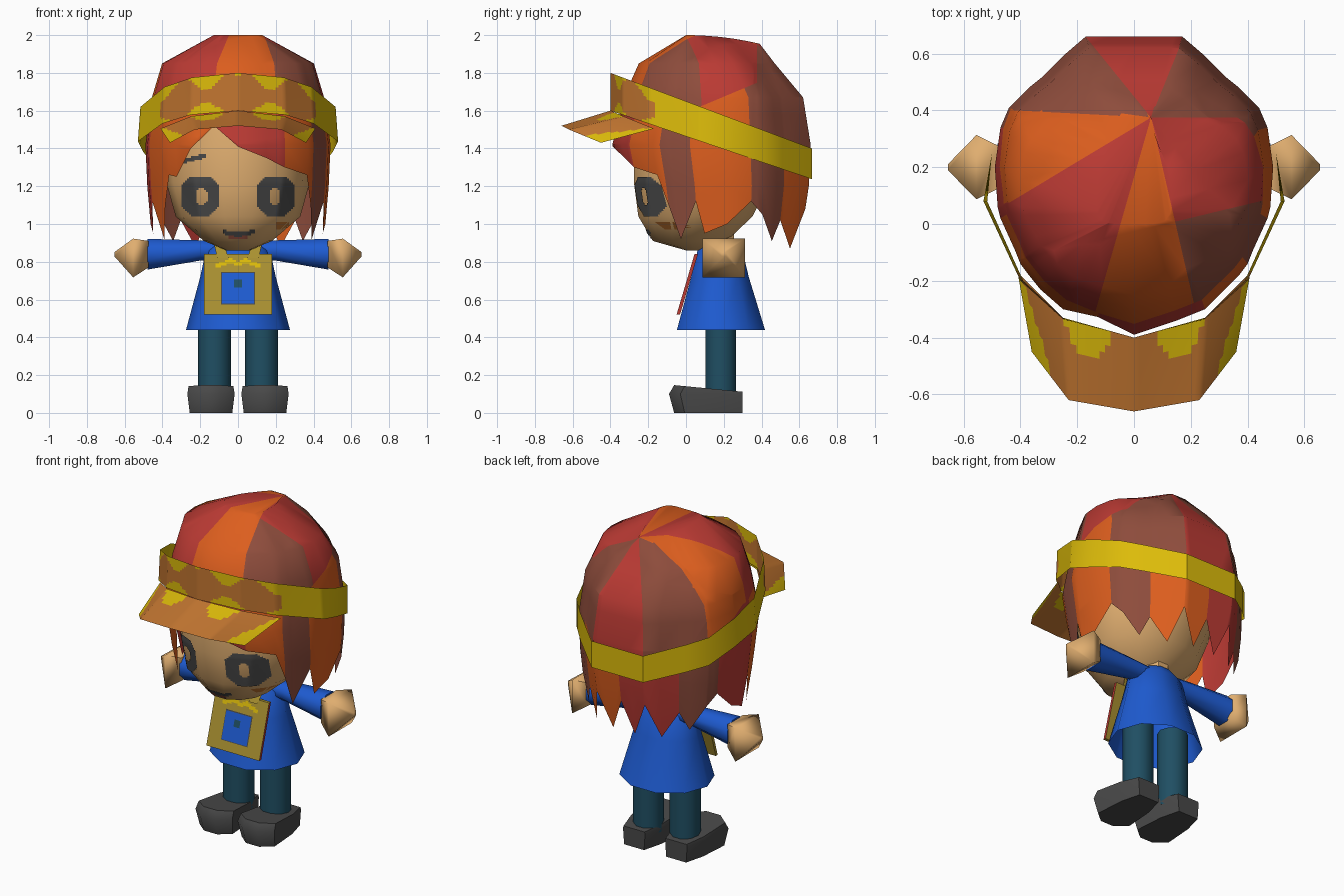
import bpy, bmesh, math
from mathutils import Vector
from mathutils.bvhtree import BVHTree

if "Cube" in bpy.data.objects:
    bpy.data.objects.remove(bpy.data.objects["Cube"])

def material(name, r, g, b):
    m = bpy.data.materials.new(name)
    m.diffuse_color = (r, g, b, 1)
    m.use_nodes = True
    m.node_tree.nodes["Principled BSDF"].inputs["Base Color"].default_value = m.diffuse_color
    return m

ORANGE = material("orange_hair", .72, .112, .013)
RED = material("red_hair", .50, .043, .034)
BROWN = material("brown_hair", .27, .073, .045)
YELLOW = material("yellow", .72, .50, .003)
TAN = material("tan_cloth", .54, .18, .03)
SKIN = material("skin", .74, .42, .16)
BLUE = material("blue_cloth", .013, .105, .64)
TEAL = material("dark_teal", .014, .078, .125)
GREY = material("charcoal", .066, .066, .066)
OLIVE = material("olive", .40, .28, .03)

def finish(name, bm, mats, angle=35, recalc=True):
    if recalc:
        bmesh.ops.recalc_face_normals(bm, faces=bm.faces)
    me = bpy.data.meshes.new(name)
    bm.to_mesh(me)
    bm.free()
    ob = bpy.data.objects.new(name, me)
    bpy.context.collection.objects.link(ob)
    for m in mats:
        me.materials.append(m)
    if angle:
        bpy.ops.object.select_all(action='DESELECT')
        ob.select_set(True)
        bpy.context.view_layer.objects.active = ob
        bpy.ops.object.shade_smooth_by_angle(angle=math.radians(angle))
    return ob

def loft(name, rings, mats, rule=None, closed=True, caps=True, angle=35, cuts=(), recolour=None):
    """Skin rings; rule(row, column, centre) colours faces, cuts split them, recolour repaints."""
    bm = bmesh.new()
    vs = [[bm.verts.new(p) for p in ring] for ring in rings]
    n = len(rings[0])
    for i in range(len(vs) - 1):
        for j in range(n if closed else n - 1):
            k = (j + 1) % n
            f = bm.faces.new((vs[i][j], vs[i][k], vs[i + 1][k], vs[i + 1][j]))
            if rule:
                f.material_index = rule(i, j, f.calc_center_median())
    if caps:
        bm.faces.new(vs[0])
        bm.faces.new(vs[-1])
    if cuts:
        bmesh.ops.remove_doubles(bm, verts=bm.verts, dist=1e-5)
        for co, no in cuts:
            bmesh.ops.bisect_plane(bm, geom=bm.verts[:] + bm.edges[:] + bm.faces[:],
                                   plane_co=co, plane_no=no, dist=1e-5)
        for f in bm.faces:
            f.material_index = recolour(f.material_index, f.calc_center_median())
    return finish(name, bm, mats, angle)

def ellipse(cx, cy, rx, ry, z, n=12):
    return [(cx + rx * math.sin(math.tau * (i + .5) / n),
             cy - ry * math.cos(math.tau * (i + .5) / n), z) for i in range(n)]

def along(pts, t):
    """Point at fraction t of a polyline with equal time per segment."""
    s = min(t * (len(pts) - 1), len(pts) - 1.0001)
    i = int(s)
    return Vector(pts[i]).lerp(Vector(pts[i + 1]), s - i)

def paint(name, mat, target, box, inside, step=.02, lift=.006):
    """Thin plate of small cells laid on the front of target."""
    bvh = BVHTree.FromPolygons([v.co for v in target.data.vertices],
                               [p.vertices[:] for p in target.data.polygons])
    bm = bmesh.new()
    verts = {}
    def vert(i, k):
        if (i, k) not in verts:
            x, z = box[0] + i * step, box[2] + k * step
            hit = bvh.ray_cast(Vector((x, -2, z)), Vector((0, 1, 0)))[0]
            verts[i, k] = hit and bm.verts.new((x, hit.y - lift, z))
        return verts[i, k]
    for i in range(round((box[1] - box[0]) / step)):
        for k in range(round((box[3] - box[2]) / step)):
            if inside(box[0] + (i + .5) * step, box[2] + (k + .5) * step):
                q = [vert(i, k), vert(i + 1, k), vert(i + 1, k + 1), vert(i, k + 1)]
                if all(q):
                    bm.faces.new(q)
    finish(name, bm, [mat], 60, recalc=False)

# Head
head_rows = [(.86, .06, 0, .1), (.91, .18, -.18, .22), (1.04, .33, -.26, .36),
             (1.22, .38, -.285, .45), (1.4, .39, -.285, .5), (1.56, .35, -.26, .48)]
head = loft("head", [ellipse(0, (f + b) / 2, r, (b - f) / 2, z, 14)
                     for z, r, f, b in head_rows], [SKIN], angle=60)

# Face details
def eye(x, z):
    dx, dz = abs(abs(x) - .2), abs(z - 1.15)
    hx, hz = abs(abs(x) - .195), abs(z - 1.145)
    hole = hx < .03 and hz < .045 and hx + hz < .06
    return dx < .1 and dz < .105 and dx + dz < .155 and not hole
for side, name in ((-1, "left_eye"), (1, "right_eye")):
    paint(name, GREY, head, (side * .2 - .1, side * .2 + .1, 1.03, 1.26), eye, .01)
paint("mouth", GREY, head, (-.08, .09, .91, .99),
      lambda x, z: abs(z - .945 - 2.5 * x * x) < .011, .01)
paint("lower_lip", BROWN, head, (-.05, .05, .92, .94), lambda x, z: True, .01, .004)
paint("eyebrow", GREY, head, (-.3, -.17, 1.3, 1.4),
      lambda x, z: abs(z - 1.345 - .25 * (x + .24)) < .012, .01)
paint("cheek_mark", TAN, head, (.2, .27, .97, 1.01), lambda x, z: True, .01)

# Hair shell: x, y, tip height and lower colour of each strand edge
front = [(0, -.39, 1.41, 1), (.15, -.34, 1.35, 1), (.25, -.3, 1.3, 0)]
locks = [(.37, -.18, 1.26, 0), (.4, -.14, 1.1, 2), (.42, -.09, .92, 2),
         (.47, .02, 1.12, 0), (.48, .06, .95, 0), (.49, .2, 1.0, 0),
         (.47, .34, 1.12, 2), (.44, .41, 1.05, 2), (.37, .48, .91, 2),
         (.32, .52, 1.02, 0), (.24, .6, .87, 0), (.17, .66, 1.08, 0), (.08, .66, .87, 0)]
left_colours = [1, 1, 1, 2, 2, 2, 1, 1, 1, 0, 0, 0, 0]
strands = front + locks + [(0, .66, 1.06, 1)]
strands += [(-x, y, z, c) for (x, y, z, _), c in zip(locks[::-1], left_colours)]
strands += [(-.33, -.23, 1.25, 0), (-.25, -.3, 1.4, 0), (-.13, -.35, 1.52, 1)]
hair_rows = [(2.0, .27, 0, .39), (1.85, .82, -.25, .47), (1.67, .93, -.33, .62),
             (1.42, 1, -.39, .66), (1.2, .98, -.34, .65), (.87, .92, -.27, .6)]

def hair_point(x, y, z):
    u = (y + .39) / 1.05
    for a, b in zip(hair_rows, hair_rows[1:]):
        if z >= b[0] - 1e-6:
            t = (a[0] - z) / (a[0] - b[0])
            s, f, k = (a[i] + t * (b[i] - a[i]) for i in (1, 2, 3))
            if z == 2.0:                    # crown slopes down to the back
                yy = k * u ** 2.5
                return (x * s, yy, z - .3 * yy * yy)
            return (x * s, f + u * (k - f), z)

# Upper hair is split in wedges around the crown
CROWN = (.06, .375, 1.957)
wedges = [(68, 2), (129, 1), (177, 2), (211, 0), (254, 1), (283, 0), (361, 1)]
def hair_colour(lower, c):
    side_patch = c.x > 0 and .02 < c.y < .41
    limit = 1.59 + .42 * c.y if side_patch else min(1.58, 1.62 - .37 * c.y)
    if c.z < limit:
        return lower
    a = math.degrees(math.atan2(c.y - .38, c.x - .06)) % 360
    if a > 283 and c.y < .24 * (c.x - .11):
        return 2
    return next(m for limit, m in wedges if a < limit)

cuts = [(CROWN, (-math.sin(math.radians(a)), math.cos(math.radians(a)), 0))
        for a, _ in wedges[:-1]]
cuts += [(CROWN, (0, 1, 0)), ((.11, 0, 1.5), (-.24, 1, 0)), ((0, 0, 1.58), (0, 0, 1)),
         ((0, 0, 1.62), (0, .37, 1)), ((0, 0, 1.59), (0, -.42, 1))]
rings = [[hair_point(x, y, max(z, row[0])) for x, y, z, _ in strands] for row in hair_rows]
rings.insert(0, [CROWN] * len(strands))
loft("hair", rings, [ORANGE, RED, BROWN], lambda i, j, c: strands[j][3],
     caps=False, angle=55, cuts=cuts, recolour=hair_colour)

# Cap band, tilted towards the back, with a blotchy front panel
half = [(0, -.4), (.25, -.335), (.4, -.2), (.53, .08), (.5, .25), (.45, .42),
        (.36, .51), (.175, .668)]
outline = half + [(-x, y) for x, y in half[:0:-1]]
fine = []
for p, q in zip(outline, outline[1:] + outline[:1]):
    steps = 16 if min(p[1], q[1]) < -.18 else 1
    fine += [Vector(p).lerp(Vector(q), i / steps) for i in range(steps)]
ROWS = 14
def band_point(p, v):
    low, high = 1.6 - .34 * (p.y + .4), 1.8 - .375 * (p.y + .4)
    return (p.x * (1 - (.025 * v if p.y < .1 else 0)), p.y, low + v * (high - low))
def band_colour(i, j, c):
    v, x = (i + .5) / ROWS, abs(c.x)
    blotch = v > .82 + .2 * math.sin(25 * x + .6) or v < .12 + .16 * math.sin(22 * x + 4)
    return 0 if c.y > -.17 or x > .42 or blotch else 1
loft("cap_band", [[band_point(p, r / ROWS) for p in fine] for r in range(ROWS + 1)],
     [YELLOW, TAN], band_colour, caps=False)

# Cap visor
inner = [(0, -.4, 1.6), (.25, -.33, 1.57), (.41, -.17, 1.505)]
outer = [(0, -.66, 1.52), (.23, -.62, 1.5), (.36, -.45, 1.43)]
full = lambda pts: [(-x, y, z) for x, y, z in pts[:0:-1]] + pts
def visor_colour(i, j, c):
    s, t = abs((j + .5) / 24 - 1), (i + .5) / 10
    patch = t < .42 and .14 + .3 * t < s < .52 - .3 * t
    return 0 if s > .97 - .25 * t or patch else 1
loft("cap_visor", [[along(full(inner), j / 48).lerp(along(full(outer), j / 48), i / 10)
                    for j in range(49)] for i in range(11)],
     [YELLOW, TAN], visor_colour, closed=False, caps=False)

# Tunic and neck
loft("tunic", [ellipse(0, .185, .275, .245, .44, 10), ellipse(0, .18, .2, .16, .72, 10),
               ellipse(0, .18, .17, .125, .86, 10), ellipse(0, .18, .1, .09, .91, 10)],
     [BLUE], caps=False, angle=50)
loft("neck", [ellipse(0, .17, .09, .09, z, 8) for z in (.84, .95)], [SKIN])

# Satchel with its panel and trim
bag = loft("satchel", [[(-.18, y, z), (.18, y, z), (.18, y + .018, z), (-.18, y + .018, z)]
                       for z, y in ((.52, -.05), (.84, .045))], [OLIVE, RED],
           lambda i, j, c: int(j == 1), angle=0)
paint("satchel_border", GREY, bag, (-.09, .09, .575, .745), lambda x, z: True, .005, .003)
paint("satchel_panel", BLUE, bag, (-.085, .085, .58, .74), lambda x, z: True, .01)
paint("satchel_button", TEAL, bag, (-.02, .02, .665, .705), lambda x, z: True, .01, .009)
paint("satchel_trim", YELLOW, bag, (-.12, .12, .75, .82),
      lambda x, z: abs(z - .805 + .35 * abs(abs(x) - .04)) < .012, .01)

def limb_ring(s, x, ry, rz, z, n=8):
    return [(s * x, .2 + ry * math.cos(math.tau * (i + .5) / n),
             z + rz * math.sin(math.tau * (i + .5) / n)) for i in range(n)]

shoe = [(-.075, .3), (-.11, .17), (-.125, -.03), (-.05, -.09)]
shoe += [(-x, y) for x, y in shoe[::-1]]
for s, side in ((-1, "left"), (1, "right")):
    # Strap, sleeve and hand
    loft(side + "_strap", [[(s * .05, .03, .82), (s * .11, .03, .82)],
                           [(s * .08, .08, .91), (s * .13, .08, .91)]],
         [OLIVE], closed=False, caps=False)
    loft(side + "_sleeve", [limb_ring(s, .08, .06, .05, .86), limb_ring(s, .2, .065, .058, .86),
                            limb_ring(s, .48, .09, .088, .84)], [BLUE], angle=50)
    loft(side + "_hand", [limb_ring(s, .475, .105, .1, .84, 4), limb_ring(s, .555, .16, .145, .82, 4),
                          limb_ring(s, .655, .015, .015, .84, 4)], [SKIN], angle=80)
    # Leg and shoe
    loft(side + "_leg", [ellipse(s * .125, .185, .088, .085, z, 10) for z in (.08, .56)],
         [TEAL], angle=50)
    loft(side + "_shoe", [[(s * .143 + x * k, .3 + (y - .3) * (1 if z == .1 else .93),
                            z - (.09 * (y + .09) if z > .1 else 0)) for x, y in shoe]
                          for z, k in ((0, .9), (.1, 1), (.147, .95))], [GREY], angle=50)
